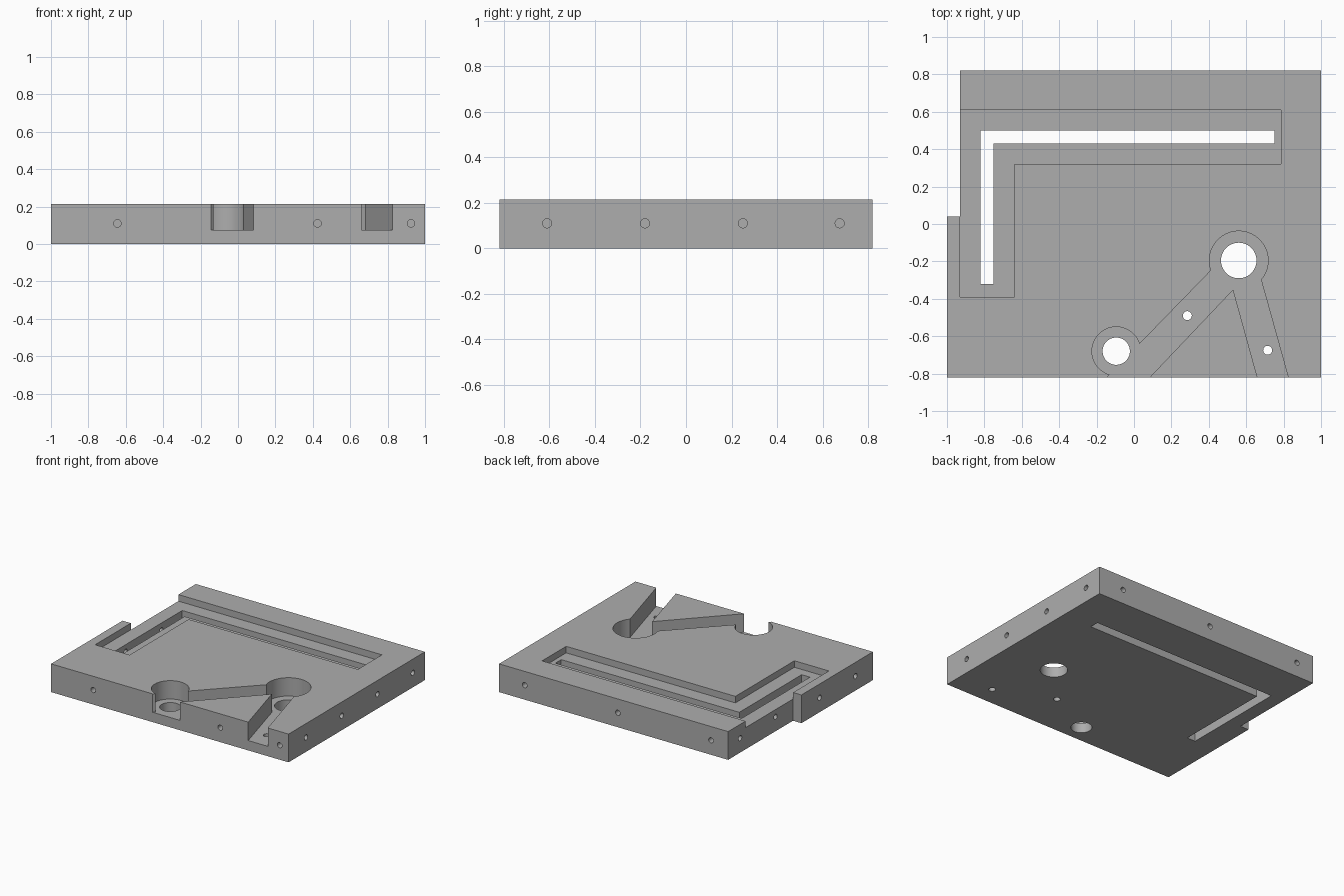
import bpy, bmesh, math
from mathutils import Matrix, Vector

if "Cube" in bpy.data.objects:
    bpy.data.objects.remove(bpy.data.objects["Cube"])

TOP = 0.215      # plate height
FLOOR = 0.075    # floor of the deep pockets
HOLE_Z = 0.11    # height of the edge holes


def new_object(name, bm):
    bmesh.ops.recalc_face_normals(bm, faces=bm.faces[:])
    mesh = bpy.data.meshes.new(name)
    bm.to_mesh(mesh)
    bm.free()
    ob = bpy.data.objects.new(name, mesh)
    bpy.context.collection.objects.link(ob)
    return ob


def prism(name, pts, z0, z1):
    bm = bmesh.new()
    face = bm.faces.new([bm.verts.new((x, y, z0)) for x, y in pts])
    ext = bmesh.ops.extrude_face_region(bm, geom=[face])
    verts = [v for v in ext["geom"] if isinstance(v, bmesh.types.BMVert)]
    bmesh.ops.translate(bm, verts=verts, vec=(0, 0, z1 - z0))
    return new_object(name, bm)


def rod(name, a, b, r, n=64):
    a, b = Vector(a), Vector(b)
    rot = (b - a).to_track_quat('Z', 'Y').to_matrix().to_4x4()
    bm = bmesh.new()
    bmesh.ops.create_cone(bm, cap_ends=True, segments=n, radius1=r, radius2=r,
                          depth=(b - a).length,
                          matrix=Matrix.Translation((a + b) / 2) @ rot)
    return new_object(name, bm)


def cut(target, cutter):
    mod = target.modifiers.new("cut", 'BOOLEAN')
    mod.operation = 'DIFFERENCE'
    mod.solver = 'EXACT'
    mod.object = cutter
    bpy.context.view_layer.objects.active = target
    bpy.ops.object.modifier_apply(modifier=mod.name)
    bpy.data.objects.remove(cutter, do_unlink=True)


# Plate
plate = prism("base_plate", [(-1, -.82), (1, -.82), (1, .82), (-1, .82)], 0, TOP)

# Shallow L-shaped recess, and the L-shaped slot through its floor
cut(plate, prism("recess", [(-.93, -.39), (-.64, -.39), (-.64, .32), (.785, .32),
                            (.785, .61), (-.93, .61)], TOP - .05, .3))
cut(plate, prism("slot", [(-.82, -.32), (-.75, -.32), (-.75, .43), (.75, .43),
                          (.75, .5), (-.82, .5)], -.1, .3))

# Step along the left edge, which opens the recess
cut(plate, prism("left_step", [(-1.1, .04), (-.929, .04), (-.929, .9), (-1.1, .9)], -.1, .3))

# V-shaped channels that run out at the front
cut(plate, prism("channels", [(-.222, -.9), (.008, -.9), (.53, -.35), (.682, -.9),
                              (.847, -.9), (.668, -.257), (.56, -.195), (.44, -.219)],
                 FLOOR, .3))

# Round pockets with bores, and small holes in the channels
for x, y, r_pocket, r_bore in [(.56, -.195, .157, .095), (-.095, -.68, .13, .073)]:
    cut(plate, rod("pocket", (x, y, FLOOR), (x, y, .3), r_pocket))
    cut(plate, rod("bore", (x, y, -.1), (x, y, .3), r_bore))
for x, y in [(.285, -.49), (.715, -.675)]:
    cut(plate, rod("pin_hole", (x, y, -.1), (x, y, .3), .024, 32))

# Blind holes in the four edges
for x in (-.645, .425, .925):
    cut(plate, rod("front_hole", (x, -.9, HOLE_Z), (x, -.64, HOLE_Z), .02, 24))
for x in (-.785, 0, .785):
    cut(plate, rod("back_hole", (x, .9, HOLE_Z), (x, .64, HOLE_Z), .02, 24))
for y in (-.61, -.18, .25, .675):
    cut(plate, rod("right_hole", (1.1, y, HOLE_Z), (.82, y, HOLE_Z), .02, 24))
    cut(plate, rod("left_hole", (-1.1, y, HOLE_Z), (-.8, y, HOLE_Z), .02, 24))

# Colour and shading
grey = bpy.data.materials.new("mid_grey")
grey.diffuse_color = (.42, .42, .42, 1)
grey.use_nodes = True
grey.node_tree.nodes["Principled BSDF"].inputs["Base Color"].default_value = grey.diffuse_color
plate.data.materials.clear()
plate.data.materials.append(grey)
bpy.ops.object.select_all(action='DESELECT')
plate.select_set(True)
bpy.context.view_layer.objects.active = plate
bpy.ops.object.shade_smooth_by_angle(angle=math.radians(30))
